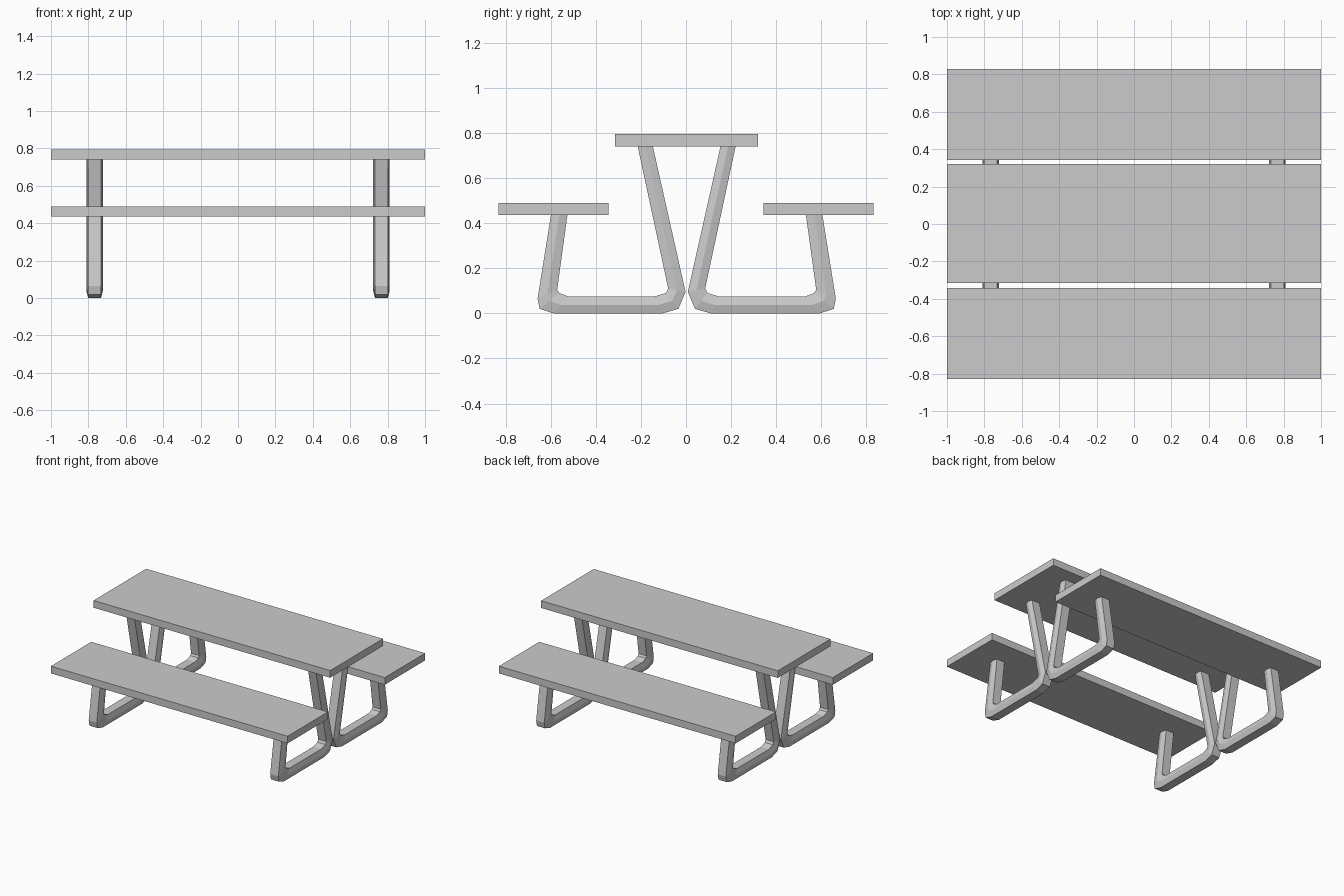
import bpy, bmesh

if "Cube" in bpy.data.objects:
    bpy.data.objects.remove(bpy.data.objects["Cube"])

LEG_X = 0.767      # distance of each leg frame from the centre
HALF_FLAT = 0.034  # half width of the tube's flat inner and outer faces
HALF_WIDE = 0.044  # half width at the tube's side ridge


def make_object(name, bm, location=(0, 0, 0), mirror=(False, False, False)):
    bmesh.ops.recalc_face_normals(bm, faces=bm.faces)
    mesh = bpy.data.meshes.new(name)
    bm.to_mesh(mesh)
    bm.free()
    obj = bpy.data.objects.new(name, mesh)
    obj.location = location
    bpy.context.collection.objects.link(obj)
    if any(mirror):
        mod = obj.modifiers.new("mirror", 'MIRROR')
        mod.use_axis = mirror
        mod.use_mirror_merge = False
    return obj


def plank(name, y0, y1, z0, z1, mirror=(False, False, False)):
    bm = bmesh.new()
    bmesh.ops.create_cube(bm, size=1)
    for v in bm.verts:
        v.co = (v.co.x * 2, (y0 + y1) / 2 + v.co.y * (y1 - y0),
                (z0 + z1) / 2 + v.co.z * (z1 - z0))
    return make_object(name, bm, mirror=mirror)


# Table top and the two bench seats
plank("table_top", -0.315, 0.32, 0.74, 0.795)
plank("bench_seat", 0.343, 0.83, 0.435, 0.49, (False, True, False))

# Bent six-sided tube: matching outer and inner side outlines (y, z)
outer = [(0.601, 0.44), (0.661, 0.065), (0.652, 0.02), (0.59, 0.0),
         (0.107, 0.0), (0.037, 0.02), (0.005, 0.095), (0.151, 0.745)]
inner = [(0.528, 0.44), (0.574, 0.105), (0.565, 0.09), (0.525, 0.075),
         (0.142, 0.075), (0.092, 0.09), (0.082, 0.11), (0.218, 0.745)]

bm = bmesh.new()
rings = []
for (oy, oz), (iy, iz) in zip(outer, inner):
    my, mz = (oy + iy) / 2, (oz + iz) / 2
    section = [(-HALF_FLAT, oy, oz), (HALF_FLAT, oy, oz), (HALF_WIDE, my, mz),
               (HALF_FLAT, iy, iz), (-HALF_FLAT, iy, iz), (-HALF_WIDE, my, mz)]
    rings.append([bm.verts.new((LEG_X + x, y, z)) for x, y, z in section])
for a, b in zip(rings, rings[1:]):
    for i in range(6):
        j = (i + 1) % 6
        bm.faces.new((a[i], a[j], b[j], b[i]))
bm.faces.new(rings[0])
bm.faces.new(rings[-1])

# Four leg frames by mirroring
make_object("leg_frame", bm, (0, 0.003, 0), (True, True, False))
